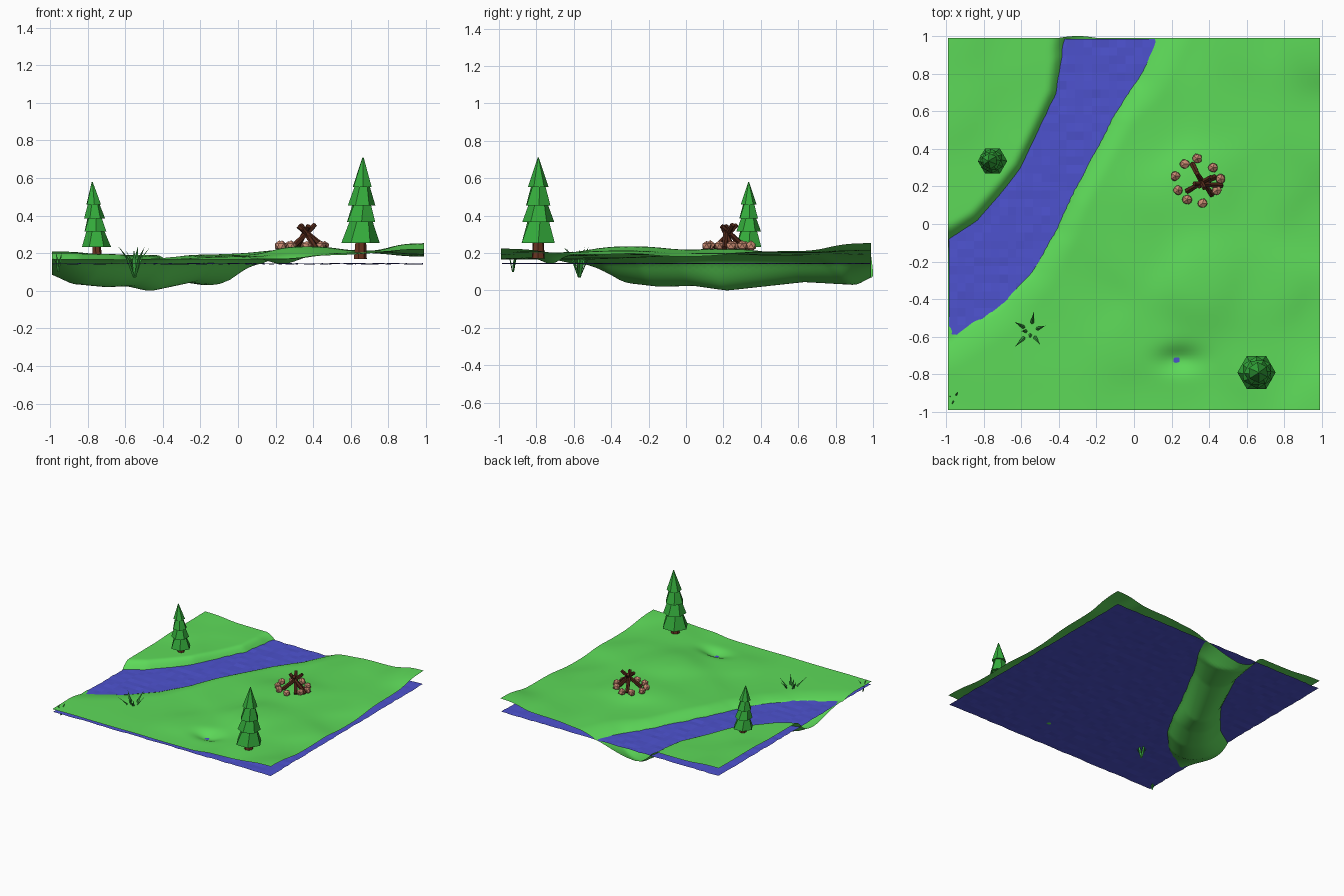
import bpy, bmesh, math, random
from mathutils import Vector

if "Cube" in bpy.data.objects:
    bpy.data.objects.remove(bpy.data.objects["Cube"])

random.seed(4)

def material(name, rgb):
    m = bpy.data.materials.new(name)
    m.diffuse_color = (*rgb, 1)
    m.use_nodes = True
    m.node_tree.nodes["Principled BSDF"].inputs["Base Color"].default_value = m.diffuse_color
    return m

MEADOW = material("meadow green", (0.11, 0.70, 0.10))
WATER = material("river blue", (0.075, 0.085, 0.62))
NEEDLE = material("pine green", (0.035, 0.42, 0.045))
BARK = material("trunk brown", (0.15, 0.035, 0.015))
WOOD = material("log brown", (0.085, 0.022, 0.01))
STONE = material("stone tan", (0.60, 0.26, 0.17))
GRASS = material("grass green", (0.04, 0.36, 0.05))

def finish(bm, name, mats, smooth=False):
    me = bpy.data.meshes.new(name)
    for f in bm.faces:
        f.smooth = smooth
    bm.to_mesh(me)
    bm.free()
    for m in mats:
        me.materials.append(m)
    ob = bpy.data.objects.new(name, me)
    bpy.context.collection.objects.link(ob)
    return ob

LEVEL = 0.145
# river centre line: x, y, half width, bed height
RIVER = [(-1.10, -.42, .225, .16), (-.855, -.26, .225, .035), (-.70, -.13, .20, .02),
         (-.575, .045, .18, .025), (-.47, .22, .155, .0), (-.265, .63, .165, .045),
         (-.16, .90, .225, .03), (-.06, 1.15, .24, .17)]
# land heights at scattered points
LAND = [(-1, -1, .165), (-.5, -1, .165), (0, -1, .165), (.25, -1, .165), (.5, -1, .19),
        (1, -1, .225), (.65, -.79, .205), (1, -.5, .19), (-.5, -.6, .165), (0, -.6, .185),
        (.35, -.3, .24), (.75, -.35, .215), (1, 0, .18), (0, -.2, .19), (.36, .22, .225),
        (.7, .2, .2), (1, .5, .21), (.5, .6, .2), (.1, .5, .185), (.2, 1, .19), (.6, 1, .21),
        (1, 1, .255), (-.2, -.4, .17), (-.75, .33, .195), (-1, .2, .2), (-1, .6, .21),
        (-1, 1, .21), (-.6, .95, .19), (-.55, .6, .185), (-.85, -.75, .17)]

def river_at(x, y):
    best = (9, 0, False)
    for a, b in zip(RIVER, RIVER[1:]):
        dx, dy = b[0] - a[0], b[1] - a[1]
        t = ((x - a[0]) * dx + (y - a[1]) * dy) / (dx * dx + dy * dy)
        t = min(1, max(0, t))
        px, py = x - a[0] - t * dx, y - a[1] - t * dy
        d = math.hypot(px, py) / (a[2] + t * (b[2] - a[2]))
        if d < best[0]:
            best = (d, a[3] + t * (b[3] - a[3]), dx * py - dy * px > 0)
    return best

def height(x, y):
    total = weight = 0
    for px, py, pz in LAND:
        w = 1 / ((x - px) ** 2 + (y - py) ** 2 + .025) ** 2
        total += w * pz
        weight += w
    land = total / weight
    # small puddle hollow
    land -= .04 * math.exp(-((x - .24) ** 2 / .012 + (y + .72) ** 2 / .004))
    d, bed, left = river_at(x, y)
    if d < 1:
        return bed + (LEVEL - bed) * d ** 2.4
    s = min(1, (d - 1) / (.3 if left else .7))
    return LEVEL + (land - LEVEL) * s * (2 - s)

# meadow sheet with the river bed pressed into it
bm = bmesh.new()
bmesh.ops.create_grid(bm, x_segments=100, y_segments=100, size=.99)
for v in bm.verts:
    v.co.z = height(v.co.x, v.co.y)
    if v.co.y > .98 and -.4 < v.co.x < -.2:
        v.co.y += .01 * math.sin((v.co.x + .4) / .2 * math.pi)
finish(bm, "meadow", [MEADOW], True)

# rippled water sheet
bm = bmesh.new()
bmesh.ops.create_grid(bm, x_segments=44, y_segments=44, size=.985)
for v in bm.verts:
    v.co.z = LEVEL - .001 + random.uniform(-.003, .003)
finish(bm, "water", [WATER])

def ring(bm, c, r, n, turn):
    return [bm.verts.new((c[0] + r * math.cos(turn + i * math.tau / n),
                          c[1] + r * math.sin(turn + i * math.tau / n), c[2])) for i in range(n)]

def tier(bm, lo, r0, hi, r1, n, turn, twist, mat):
    a, b = ring(bm, lo, r0, n, turn), ring(bm, hi, r1, n, turn + twist)
    faces = [bm.faces.new((a[i], a[(i + 1) % n], b[(i + 1) % n], b[i])) for i in range(n)]
    faces += [bm.faces.new(a[::-1]), bm.faces.new(b)]
    for f in faces:
        f.material_index = mat

def pine(name, x, y, z, s, lean):
    bm = bmesh.new()
    def at(h):
        return (x + lean * h, y, z + s * h)
    tier(bm, at(-.03), .036 * s, at(.09), .028 * s, 7, 0, 0, 1)
    # bottom height, bottom radius, top height, top radius
    for k, (h0, r0, h1, r1) in enumerate([(.055, .102, .19, .055), (.165, .086, .28, .045),
                                          (.255, .073, .375, .035), (.352, .056, .51, .003)]):
        tier(bm, at(h0), r0 * s, at(h1), r1 * s, 6, k * .55, .2, 0)
    finish(bm, name, [NEEDLE, BARK])

pine("large_pine", .65, -.79, .20, 1.0, .03)
pine("small_pine", -.75, .335, .19, .765, -.05)

# ring of camp stones
bm = bmesh.new()
for x, y in [(.337, .348), (.42, .30), (.46, .24), (.44, .18), (.364, .11),
             (.283, .13), (.235, .18), (.22, .255), (.27, .32)]:
    vs = bmesh.ops.create_icosphere(bm, subdivisions=1, radius=.029)["verts"]
    for v in vs:
        v.co = v.co * random.uniform(.88, 1.08) + Vector((x, y, .238))
finish(bm, "camp_stones", [STONE])

# leaning fire logs
bm = bmesh.new()
for a, b in [((.31, .32, .225), (.375, .19, .345)), ((.283, .175, .225), (.41, .25, .352)),
             ((.465, .205, .225), (.32, .215, .345)), ((.415, .155, .225), (.335, .27, .35)),
             ((.43, .25, .225), (.345, .2, .33))]:
    a, b = Vector(a), Vector(b)
    vs = bmesh.ops.create_cone(bm, cap_ends=True, segments=6, radius1=.016, radius2=.013,
                               depth=(b - a).length)["verts"]
    q = (b - a).to_track_quat('Z', 'Y')
    for v in vs:
        v.co = q @ v.co + (a + b) / 2
finish(bm, "fire_logs", [WOOD])

def grass(name, x, y, z, s, blades):
    # three-sided blades fanning out from a buried root
    bm = bmesh.new()
    for deg, reach, rise in blades:
        u = Vector((math.cos(math.radians(deg)), math.sin(math.radians(deg)), 0))
        side = Vector((-u.y, u.x, 0))
        root = Vector((x, y, z))
        mid = root + (u * reach * .45 + Vector((0, 0, rise * .62))) * s
        tip = bm.verts.new(root + (u * reach + Vector((0, 0, rise))) * s)
        lo = [bm.verts.new(root + side * .007 * s * k + u * .004) for k in (-1, 1)]
        hi = [bm.verts.new(mid + side * .010 * s * k) for k in (-1, 1)]
        back = bm.verts.new(mid - u * .008 * s)
        bm.faces.new((lo[0], lo[1], hi[1], hi[0]))
        bm.faces.new((hi[0], hi[1], tip))
        bm.faces.new((lo[1], back, hi[1]))
        bm.faces.new((lo[0], hi[0], back))
        bm.faces.new((lo[0], back, lo[1]))
        bm.faces.new((hi[1], back, tip))
        bm.faces.new((back, hi[0], tip))
    finish(bm, name, [GRASS])

grass("grass_clump", -.55, -.57, .07, 1, [(80, .11, .17), (150, .10, .165), (20, .085, .16),
      (305, .09, .16), (225, .12, .165), (180, .05, .15), (265, .04, .15)])
grass("corner_grass", -.955, -.925, .10, .6, [(60, .06, .17), (160, .05, .13), (250, .06, .16)])
